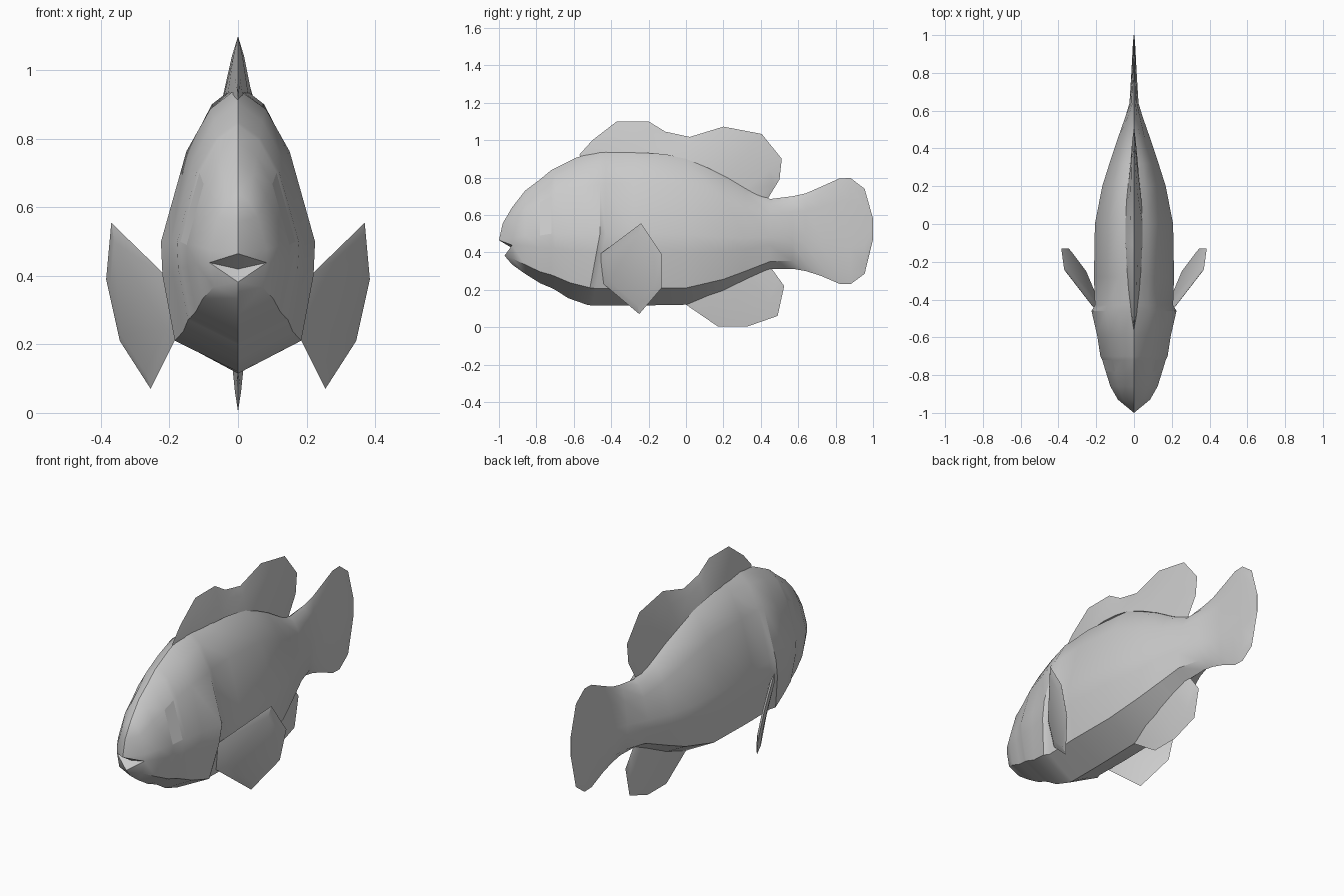
import bpy, bmesh
from mathutils import Vector

if "Cube" in bpy.data.objects:
    bpy.data.objects.remove(bpy.data.objects["Cube"])

grey = bpy.data.materials.new("pale_grey")
grey.diffuse_color = (0.6, 0.6, 0.6, 1)
grey.use_nodes = True
grey.node_tree.nodes["Principled BSDF"].inputs["Base Color"].default_value = grey.diffuse_color


def finish(bm, name, angle=0.6):
    bmesh.ops.remove_doubles(bm, verts=bm.verts, dist=0.0005)
    bmesh.ops.recalc_face_normals(bm, faces=bm.faces)
    mesh = bpy.data.meshes.new(name)
    bm.to_mesh(mesh)
    bm.free()
    mesh.materials.append(grey)
    ob = bpy.data.objects.new(name, mesh)
    bpy.context.collection.objects.link(ob)
    bpy.ops.object.select_all(action='DESELECT')
    ob.select_set(True)
    bpy.context.view_layer.objects.active = ob
    bpy.ops.object.shade_smooth_by_angle(angle=angle)
    return ob


# Cross-section of one side: (width factor, height factor), top to bottom
SECTION = [(0, 1), (.36, .93), (.67, .78), (1, .46), (.98, .34), (.82, .11), (0, 0)]
# Body and tail stations: y, bottom, top, half width, backward lean of the lower edge
STATIONS = [
    (-.93, .335, .64, .085, 0), (-.86, .285, .73, .125, 0), (-.78, .235, .79, .15, 0),
    (-.72, .21, .84, .168, 0), (-.70, .2, .85, .178, 0), (-.59, .155, .905, .195, .04),
    (-.46, .12, .945, .225, .07), (-.43, .115, .95, .207, .07), (-.28, .115, .96, .212, 0),
    (0, .12, .935, .207, 0), (.2, .185, .83, .168, 0), (.32, .245, .75, .13, 0),
    (.45, .31, .685, .087, 0), (.57, .312, .7, .045, 0), (.64, .3, .715, .024, 0),
    (.72, .275, .75, .019, 0), (.82, .232, .795, .013, 0), (.88, .23, .797, .01, 0),
    (.955, .285, .74, .006, 0), (1, .47, .58, .002, 0)]

# Body: lofted rings with an open mouth at the front and a flat tail at the back
bm = bmesh.new()
rings = []
for y, lo, hi, w, lean in STATIONS:
    side = [(w * a, y - lean * max(0, 1 - t / .46), lo + (hi - lo) * t) for a, t in SECTION]
    mirrored = [(-x, yy, z) for x, yy, z in side[-2:0:-1]]
    rings.append([bm.verts.new(p) for p in side + mirrored])
n = len(rings[0])
eyes = []
for k, (a, b) in enumerate(zip(rings, rings[1:])):
    for i in range(n):
        j = (i + 1) % n
        f = bm.faces.new((a[i], a[j], b[j], b[i]))
        if k == 2 and i in (2, n - 3):
            eyes.append(f)
bm.faces.new(rings[-1])

# Snout and mouth: both sides share the nose, lips and throat points
nose, upper, throat, lower = [bm.verts.new(p) for p in
                              ((0, -.98, .555), (0, -1, .465), (0, -.925, .42), (0, -.97, .382))]
r = rings[0]
for side in (r[:7], [r[-i % n] for i in range(7)]):
    top, p0, p1, p2, corner, p4, chin = side
    for f in ((top, p0, nose), (p0, p1, nose), (p1, p2, nose), (p2, upper, nose),
              (p2, corner, upper), (upper, corner, throat), (throat, corner, lower),
              (corner, p4, lower), (p4, chin, lower)):
        bm.faces.new(f)
# Eyes: shallow sunken flat panels
bmesh.ops.inset_individual(bm, faces=eyes, thickness=.006, depth=-.006)
eye_mids = [f.calc_center_median() for f in eyes]
body = finish(bm, "body_and_tail")
for p in body.data.polygons:
    if any((p.center - c).length < .002 for c in eye_mids):
        p.use_smooth = False


# Centre-line fins: edge point and base point per column, with base half width
def keel_fin(name, columns):
    bm = bmesh.new()
    rows = []
    for ey, ez, by, bz, w in columns:
        e, b = Vector((0, ey, ez)), Vector((0, by, bz))
        m = e.lerp(b, .35)
        out = Vector((1, 0, 0))
        pts = (b + out * w, m + out * w * .45, e, m - out * w * .45, b - out * w)
        rows.append([bm.verts.new(p) for p in pts])
    for a, b in zip(rows, rows[1:]):
        for i in range(5):
            j = (i + 1) % 5
            bm.faces.new((a[i], a[j], b[j], b[i]))
    bmesh.ops.dissolve_degenerate(bm, edges=bm.edges, dist=.0005)
    finish(bm, name)


keel_fin("dorsal_fin", [
    (-.57, .922, -.56, .9, 0), (-.5, 1.0, -.48, .92, .015), (-.37, 1.1, -.34, .93, .03),
    (-.2, 1.1, -.2, .93, .04), (-.11, 1.045, -.1, .92, .045), (.02, 1.017, 0, .9, .045),
    (.2, 1.072, .12, .85, .04), (.405, 1.033, .22, .8, .03), (.512, .9, .32, .74, .02),
    (.5, .79, .4, .695, .012), (.435, .685, .43, .67, 0)])
keel_fin("anal_fin", [
    (0, .12, 0, .135, 0), (.17, .004, .12, .17, .02), (.33, .004, .24, .22, .024),
    (.49, .06, .34, .27, .02), (.525, .22, .42, .31, .012), (.46, .31, .45, .325, 0)])

# Pectoral fins: thin blades swept out and back from behind the gill covers
BLADE = [(.2, -.46, .39), (.37, -.24, .555), (.385, -.13, .39),
         (.345, -.13, .21), (.255, -.25, .07), (.175, -.44, .23)]
for name, s in (("right_pectoral_fin", 1), ("left_pectoral_fin", -1)):
    bm = bmesh.new()
    pts = [Vector((x * s, y, z)) for x, y, z in BLADE]
    mid = sum(pts, Vector()) / len(pts)
    normal = (pts[2] - pts[0]).cross(pts[4] - pts[1]).normalized() * .011
    rim = [bm.verts.new(p) for p in pts]
    for d in (1, -1):
        inner = [bm.verts.new(p.lerp(mid, .22) + normal * d) for p in pts]
        for i in range(6):
            j = (i + 1) % 6
            bm.faces.new((rim[i], rim[j], inner[j], inner[i]))
        bm.faces.new(inner)
    finish(bm, name, .3)
